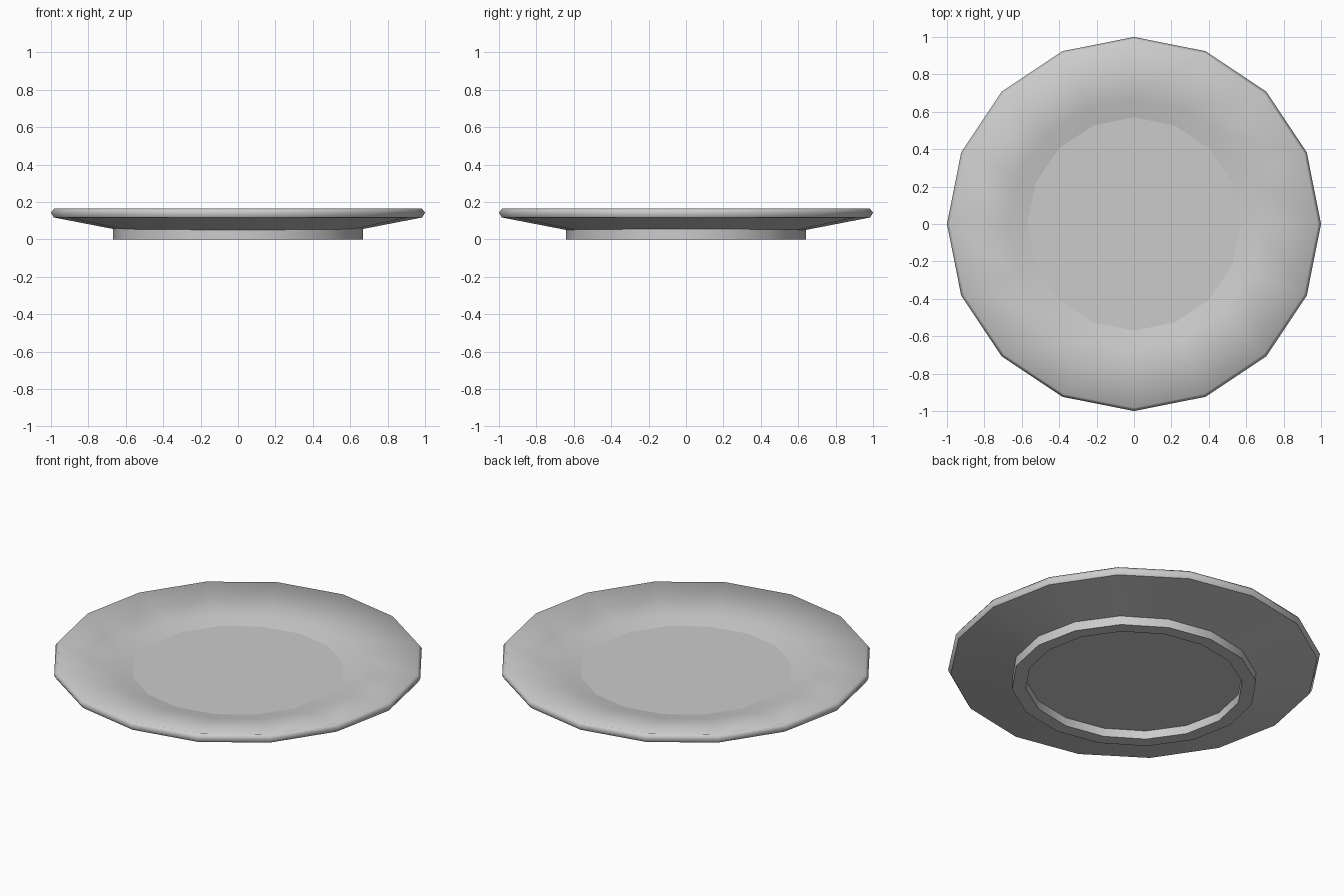
import bpy, bmesh
from math import cos, sin, tau

SIDES = 16

cube = bpy.data.objects.get("Cube")
if cube:
    bpy.data.objects.remove(cube, do_unlink=True)

# Single glaze colour
glaze = bpy.data.materials.new("grey_glaze")
glaze.use_nodes = True
colour = (0.6, 0.6, 0.6, 1)
glaze.diffuse_color = colour
glaze.node_tree.nodes["Principled BSDF"].inputs["Base Color"].default_value = colour


def lathe(name, profile, sharp, closed=False):
    """Spin (x radius, y radius, z) rings; rings listed in sharp stay creased."""
    bm = bmesh.new()
    rings = [[bm.verts.new((rx * cos(tau * i / SIDES), ry * sin(tau * i / SIDES), z))
              for i in range(SIDES)] for rx, ry, z in profile]
    pairs = list(zip(rings, rings[1:]))
    if closed:
        pairs.append((rings[-1], rings[0]))
    else:
        bm.faces.new(rings[0])
        bm.faces.new(rings[-1])
    for a, b in pairs:
        for i in range(SIDES):
            j = (i + 1) % SIDES
            bm.faces.new((a[i], a[j], b[j], b[i]))
    bmesh.ops.recalc_face_normals(bm, faces=bm.faces)
    for face in bm.faces:
        face.smooth = True
    for k in sharp:
        for i in range(SIDES):
            bm.edges.get((rings[k][i], rings[k][(i + 1) % SIDES])).smooth = False
    mesh = bpy.data.meshes.new(name)
    bm.to_mesh(mesh)
    bm.free()
    mesh.materials.append(glaze)
    obj = bpy.data.objects.new(name, mesh)
    bpy.context.collection.objects.link(obj)
    return obj


# Dish: underside, rounded lip, sloping bowl and flat centre
dish = [(0.64, 0.05), (0.985, 0.117), (1.0, 0.143), (0.983, 0.165),
        (0.67, 0.113), (0.57, 0.092)]
lathe("plate_dish", [(r, r, z) for r, z in dish], sharp=(0, 1, 5))

# Foot: slightly oval ring with straight walls
lathe("foot_ring", [(0.668, 0.642, 0.056), (0.668, 0.642, 0), (0.593, 0.567, 0),
                    (0.593, 0.567, 0.056)], sharp=(0, 1, 2, 3), closed=True)
